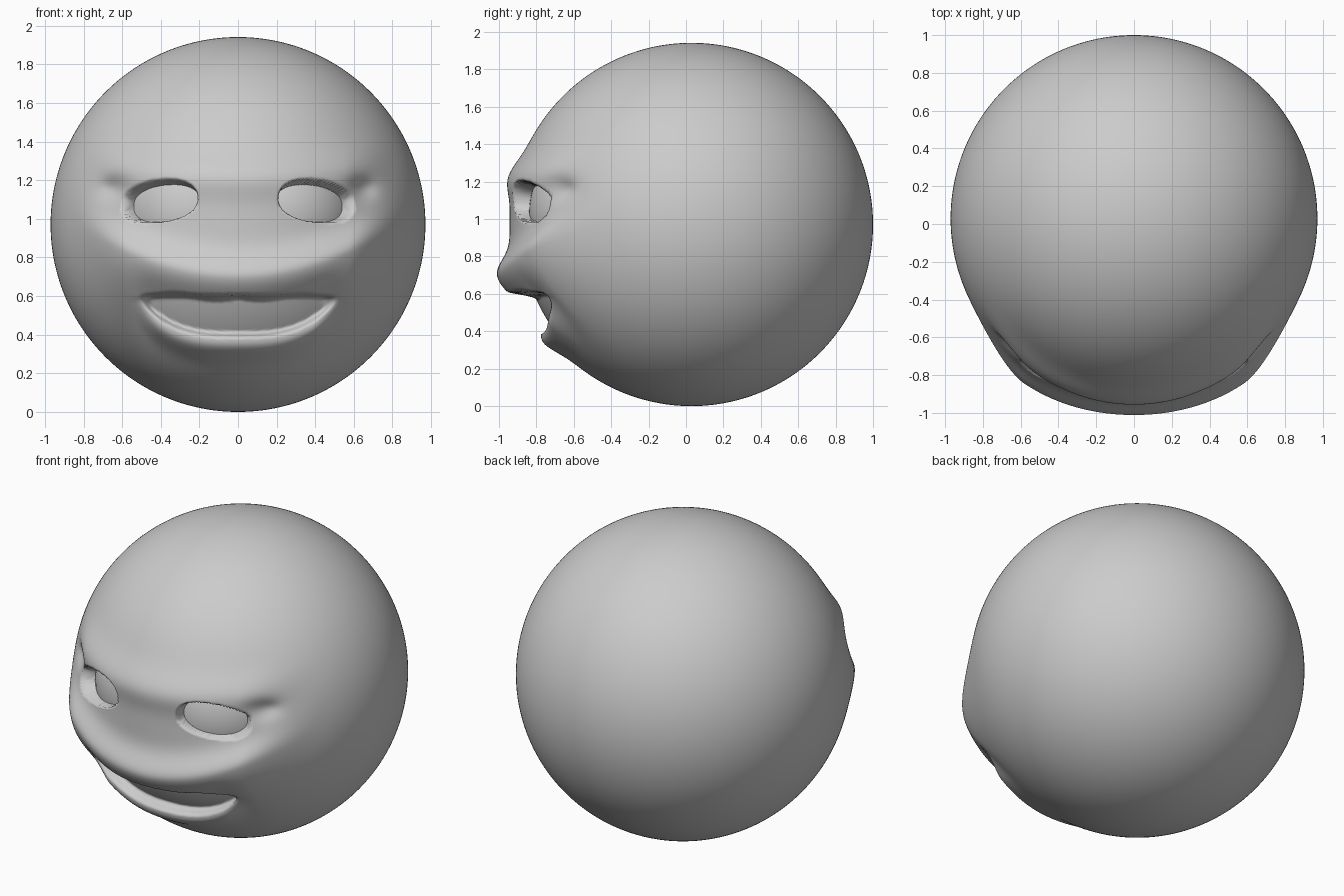
import bpy, bmesh
from math import sin, cos, pi, exp, sqrt
from mathutils import Vector

if "Cube" in bpy.data.objects:
    bpy.data.objects.remove(bpy.data.objects["Cube"])

R = 0.971
C = Vector((0, 0.029, R))


def step(a, b, v):
    t = max(0.0, min(1.0, (v - a) / (b - a)))
    return t * t * (3 - 2 * t)


def bell(d, s):
    return exp(-(d / s) ** 2)


def eye_mask(a, z):
    # Almond eye opening: 1 inside, 0 outside
    u = (a - 0.405) / 0.178
    mid = 1.085 - 0.02 * u
    h = 0.108 if z > mid else 0.092
    r = sqrt(abs(u) ** 2.3 + abs((z - mid) / h) ** 2.3)
    return 1 - step(0.97, 1.12, r)


def relief(a, z):
    # Forward push of the face at distance a from the midline
    # snout and cheek ridge, curving up towards the sides
    zc = 0.69 + 0.17 * (a / 0.65) ** 2
    side = step(0.42, 0.6, a)
    if z > zc:
        ridge = bell(z - zc, 0.12)
    else:
        cut = step(0.583, 0.612, z + 0.012 * sin(a * 14)) * bell(z - zc, 0.16)
        ridge = cut * (1 - side) + bell(z - zc, 0.27) * side
    d = 0.108 * ridge * (1 - step(0.58, 0.88, a))
    # brow
    d += 0.042 * bell(z - 1.22 - 0.1 * a * a, 0.11) * (1 - step(0.55, 0.82, a))
    # crease at the outer eye corner, soft lid rim
    d -= 0.045 * bell(a - 0.65, 0.07) * bell(z - 1.16, 0.06)
    # mouth recess and lower lip
    zl = 0.395 + 1.4 * a ** 3
    w = 1 - step(0.44, 0.51, a)
    d -= 0.055 * w * step(zl - 0.012, zl + 0.02, z) * (1 - step(0.59, 0.612, z))
    lip = bell(z - zl + 0.06, 0.065) * (1 - step(zl - 0.012, zl + 0.02, z))
    d += 0.055 * lip * (1 - step(0.4, 0.55, a))
    return d


# Head: sphere with its pole at the face, rings packed towards the front
bm = bmesh.new()
SEG, RINGS = 288, 200
rows = []
for i in range(1, RINGS):
    th = pi * (i / RINGS) ** 1.4
    row = []
    for j in range(SEG):
        ph = 2 * pi * j / SEG
        n = Vector((sin(th) * cos(ph), -cos(th), sin(th) * sin(ph)))
        p = C + R * n
        if n.y < 0:
            a, z = abs(p.x), p.z
            front = step(0.0, 0.25, -n.y)
            p.y -= relief(a, z) * front
            p -= n * 0.16 * eye_mask(a, z)
        row.append(bm.verts.new(p))
    rows.append(row)
for r0, r1 in zip(rows, rows[1:]):
    for j in range(SEG):
        k = (j + 1) % SEG
        bm.faces.new((r0[j], r0[k], r1[k], r1[j]))
bm.faces.new(rows[0])
bm.faces.new(rows[-1])
bmesh.ops.recalc_face_normals(bm, faces=bm.faces)
for f in bm.faces:
    f.smooth = True
mesh = bpy.data.meshes.new("head")
bm.to_mesh(mesh)
bm.free()
head = bpy.data.objects.new("head", mesh)
bpy.context.collection.objects.link(head)

# Eyeballs sitting just behind the lids
for side, name in ((1, "right_eyeball"), (-1, "left_eyeball")):
    d = Vector((side * 0.405, -0.87, 0.12)).normalized()
    bpy.ops.mesh.primitive_uv_sphere_add(segments=64, ring_count=32, radius=0.4,
                                         location=C + d * 0.52)
    bpy.context.object.name = name
    bpy.ops.object.shade_smooth()
